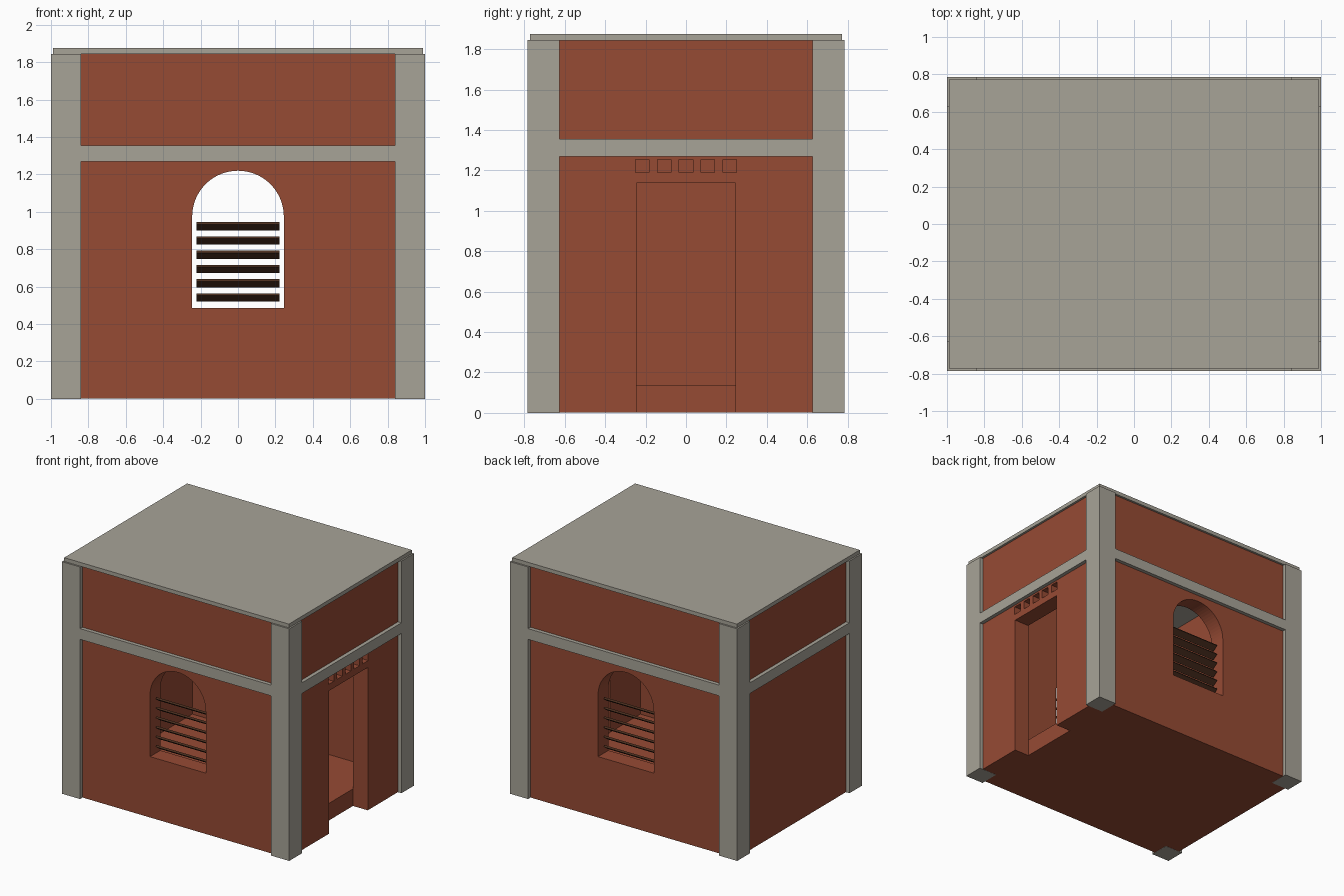
import bpy, bmesh, math
from mathutils import Matrix

if "Cube" in bpy.data.objects:
    bpy.data.objects.remove(bpy.data.objects["Cube"])


def material(name, rgb):
    m = bpy.data.materials.new(name)
    m.diffuse_color = (*rgb, 1)
    m.use_nodes = True
    m.node_tree.nodes["Principled BSDF"].inputs["Base Color"].default_value = m.diffuse_color
    return m


BRICK = material("red_wall", (0.305, 0.069, 0.034))
STONE = material("grey_concrete", (0.39, 0.368, 0.312))
WOOD = material("dark_wood", (0.072, 0.029, 0.014))


def finish(name, bm, mat):
    bmesh.ops.recalc_face_normals(bm, faces=bm.faces)
    me = bpy.data.meshes.new(name)
    bm.to_mesh(me)
    bm.free()
    me.materials.append(mat)
    ob = bpy.data.objects.new(name, me)
    bpy.context.collection.objects.link(ob)
    return ob


def box(name, lo, hi, mat, tilt=0):
    size = [b - a for a, b in zip(lo, hi)]
    mid = [(a + b) / 2 for a, b in zip(lo, hi)]
    bm = bmesh.new()
    m = Matrix.Translation(mid) @ Matrix.Rotation(tilt, 4, 'X') @ Matrix.Diagonal((*size, 1))
    bmesh.ops.create_cube(bm, size=1, matrix=m)
    return finish(name, bm, mat)


def arch(name, r, z0, zc, depth, mat, n=32):
    # arched window outline extruded along y
    pts = [(-r, z0), (r, z0)]
    pts += [(r * math.cos(math.pi * i / n), zc + r * math.sin(math.pi * i / n)) for i in range(n + 1)]
    bm = bmesh.new()
    f = bm.faces.new([bm.verts.new((x, -depth, z)) for x, z in pts])
    g = bmesh.ops.extrude_face_region(bm, geom=[f])
    verts = [v for v in g["geom"] if isinstance(v, bmesh.types.BMVert)]
    bmesh.ops.translate(bm, verts=verts, vec=(0, 2 * depth, 0))
    return finish(name, bm, mat)


# main dimensions
PX, PY = 1.0, 0.785       # pillar outer faces
WX, WY = 0.97, 0.755      # wall outer faces
IX, IY = 0.84, 0.625      # inner faces
TOP, FLOOR = 1.845, 0.137

# hollow wall block with raised floor
walls = box("walls_and_floor", (-WX, -WY, 0.001), (WX, WY, TOP), BRICK)
cutters = [
    box("room_cutter", (-IX, -IY, FLOOR), (IX, IY, 2.2), BRICK),
    arch("window_cutter", 0.245, 0.485, 0.975, 1.2, BRICK),
    box("door_cutter", (IX, -0.245, -0.2), (1.2, 0.245, 1.137), BRICK),
]
for i in range(-2, 3):
    y = i * 0.108
    cutters.append(box("vent_cutter", (0.8, y - 0.034, 1.19), (1.2, y + 0.034, 1.255), BRICK))
for c in cutters:
    mod = walls.modifiers.new("cut", 'BOOLEAN')
    mod.operation, mod.solver, mod.object = 'DIFFERENCE', 'EXACT', c
    c.hide_render = True
bpy.context.view_layer.update()
dg = bpy.context.evaluated_depsgraph_get()
cut_mesh = bpy.data.meshes.new_from_object(walls.evaluated_get(dg))
walls.modifiers.clear()
walls.data = cut_mesh
for c in cutters:
    bpy.data.objects.remove(c)

# corner pillars
for sx in (-1, 1):
    for sy in (-1, 1):
        xs, ys = sorted((sx * IX, sx * PX)), sorted((sy * IY, sy * PY))
        box("corner_pillar", (xs[0], ys[0], 0), (xs[1], ys[1], TOP), STONE)

# horizontal band between pillars
for s in (-1, 1):
    ys, xs = sorted((s * 0.70, s * PY)), sorted((s * 0.91, s * PX))
    box("long_band", (-IX, ys[0], 1.27), (IX, ys[1], 1.355), STONE)
    box("short_band", (xs[0], -IY, 1.27), (xs[1], IY, 1.355), STONE)

# flat roof
box("roof_slab", (-0.988, -0.772, TOP - 0.001), (0.988, 0.772, 1.875), STONE)

# tilted window slats, outer edge high, front and back
for s in (-1, 1):
    for i in range(6):
        z = 0.542 + i * 0.0762
        y = s * 0.687
        box("window_slat", (-0.223, y - 0.0275, z - 0.0075), (0.223, y + 0.0275, z + 0.0075),
            WOOD, s * math.radians(35))
